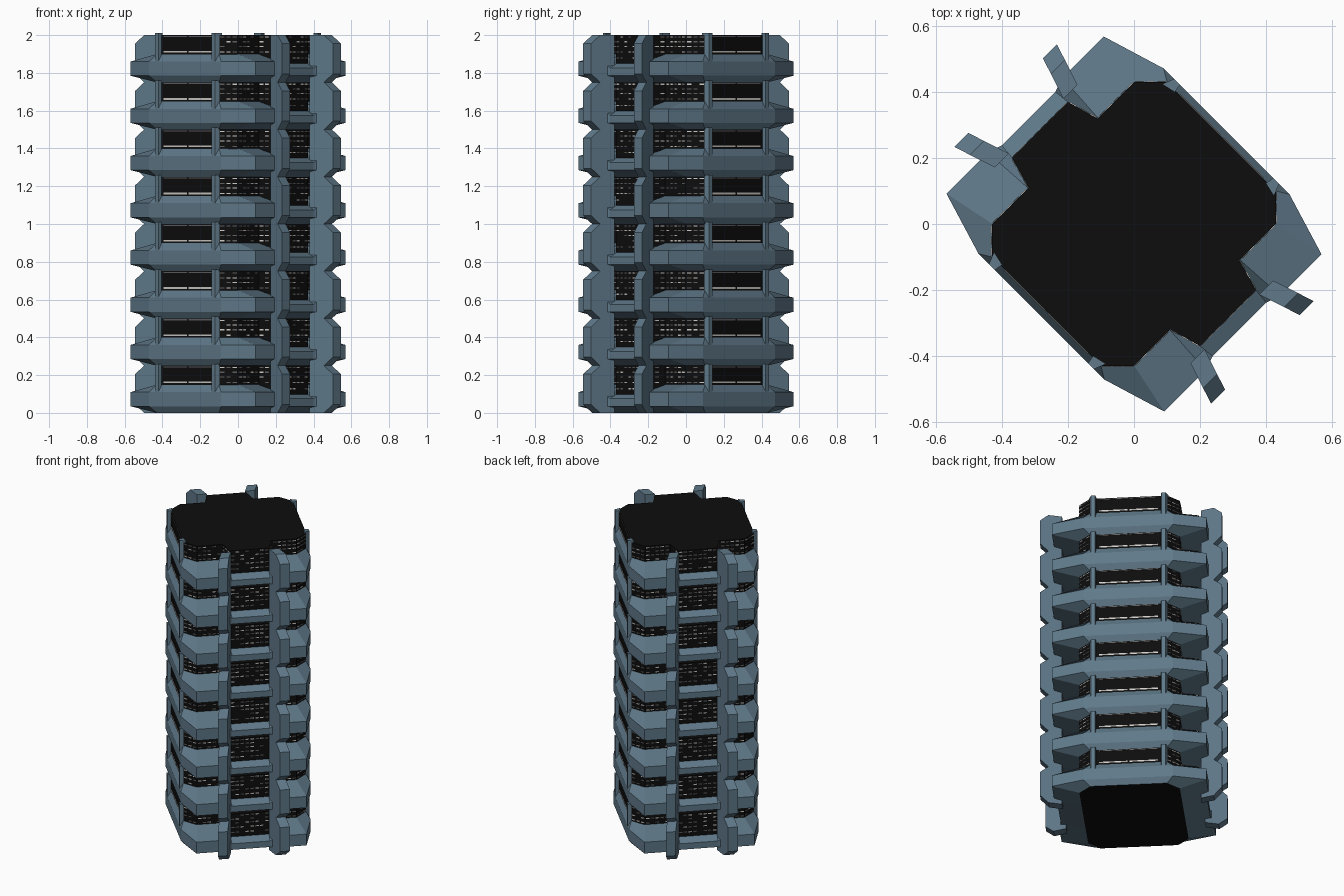
import bpy, bmesh, math, random
from mathutils import Vector

if "Cube" in bpy.data.objects:
    bpy.data.objects.remove(bpy.data.objects["Cube"])

random.seed(4)
FLOORS, H = 8, 0.25


def material(name, rgb):
    m = bpy.data.materials.new(name)
    m.diffuse_color = (*rgb, 1)
    m.use_nodes = True
    m.node_tree.nodes["Principled BSDF"].inputs["Base Color"].default_value = m.diffuse_color
    return m


blue = material("blue_grey", (0.115, 0.19, 0.25))
black = material("black_glass", (0.004, 0.004, 0.004))
lit = material("lit_window", (0.65, 0.63, 0.6))
dim = material("dim_window", (0.12, 0.12, 0.12))


def finish(bm, name, mat):
    # the plan is drawn square-on, then turned 45 degrees
    bmesh.ops.recalc_face_normals(bm, faces=bm.faces)
    me = bpy.data.meshes.new(name)
    bm.to_mesh(me)
    bm.free()
    me.materials.append(mat)
    ob = bpy.data.objects.new(name, me)
    ob.rotation_euler.z = -math.pi / 4
    bpy.context.collection.objects.link(ob)
    return ob


def loft(bm, loops, caps=True):
    rings = [[bm.verts.new(p) for p in lp] for lp in loops]
    n = len(rings[0])
    for r, s in zip(rings, rings[1:]):
        for i in range(n):
            j = (i + 1) % n
            bm.faces.new((r[i], r[j], s[j], s[i]))
    if caps:
        bm.faces.new(rings[0][::-1])
        bm.faces.new(rings[-1])


def prism(bm, outline, z0, z1):
    loft(bm, [[(x, y, z) for x, y in outline] for z in (z0, z1)])


def four_way(q):
    # mirrors one quadrant of points into a closed ring
    right = [(x, -y, *r) for x, y, *r in q[::-1]]
    right = [*right, *q]
    return right + [(-x, -y, *r) for x, y, *r in right]


# dark core with projecting bays on two sides
bm = bmesh.new()
prism(bm, four_way([(.304, .304), (.233, .375)]), 0, FLOORS * H)
finish(bm, "core", black)
bm = bmesh.new()
for k in range(FLOORS):
    for s in (-1, 1):
        prism(bm, [(s * .29, -.15), (s * .304, -.148), (s * .403, -.12),
                   (s * .403, .12), (s * .304, .148), (s * .29, .15)],
              k * H + .06, k * H + H)
finish(bm, "window_bays", black)

# flared balcony ring on every storey, lower in front of the bays
bm = bmesh.new()
inner = [(.304, .12, 0), (.304, .155, 0), (.304, .304, 0), (.233, .375, 0)]
low = [(.452, .115, .035), (.467, .16, .035), (.467, .337, .035), (.27, .397, .035)]
high = [(.452, .115, .075), (.467, .16, .11), (.467, .337, .11), (.27, .397, .11)]
top = [(.40, .12, .10), (.302, .15, .15), (.302, .303, .15), (.232, .374, .15)]
for k in range(FLOORS):
    loft(bm, [[(x, y, z + k * H) for x, y, z in four_way(q)]
              for q in (inner, low, high, top)], caps=False)
finish(bm, "balcony_rings", blue)

# four notched posts, splayed outwards
for sa in (-1, 1):
    for sb in (-1, 1):
        bm = bmesh.new()
        loops = []
        for k in range(FLOORS):
            for dz, a in ((0, .50), (.045, .55), (.205, .55)):
                loops.append((k * H + dz, a))
        loops.append((FLOORS * H, .50))
        rings = []
        for z, a1 in loops:
            ring = []
            for a, w in ((.42, -.03), (a1, -.03), (a1, .03), (.42, .03)):
                b = .19 + (a - .55) * .33 + w
                ring.append((sa * a, sb * b, z))
            rings.append(ring)
        loft(bm, rings)
        finish(bm, "post", blue)

# slim ribs framing the long windows
bm = bmesh.new()
for k in range(FLOORS):
    for sa in (-1, 1):
        for sb in (-1, 1):
            prism(bm, [(sa * .195, sb * .37), (sa * .20, sb * .397),
                       (sa * .225, sb * .397), (sa * .24, sb * .36)],
                  k * H + .11, k * H + H + .01)
finish(bm, "window_ribs", blue)

# window lights: thin bars laid along a wall from p to q
lights = {"lit": bmesh.new(), "dim": bmesh.new()}


def bar(key, p, q, t0, t1, z, h):
    p, q = Vector(p), Vector(q)
    d = q - p
    n = Vector((d.y, -d.x)).normalized()
    if n.dot(p + q) < 0:
        n = -n
    a, b, o = p + d * t0, p + d * t1, n * .003
    prism(lights[key], [a, b, b + o, a + o], z, z + h)


ROWS = (.125, .158, .187, .212, .237)
for k in range(FLOORS):
    z = k * H
    for s in (-1, 1):
        # long wall: two panes with a bright sill line and a top line
        for t0, t1 in ((.03, .485), (.515, .97)):
            bar("lit", (-.19, s * .375), (.19, s * .375), t0, t1, z + .157, .009)
            bar("dim", (-.19, s * .375), (.19, s * .375), t0, t1, z + .24, .006)
        # short dashes on corners, end walls and bays
        bar_walls = [((s * .403, -.12), (s * .403, .12), 8)]
        for m in (-1, 1):
            bar_walls += [((s * .233, m * .375), (s * .304, m * .304), 3),
                          ((s * .304, m * .304), (s * .304, m * .155), 5),
                          ((s * .304, m * .148), (s * .403, m * .12), 3)]
        for p, q, n in bar_walls:
            for i in range(n):
                for r in ROWS:
                    roll = random.random()
                    if roll < .75:
                        bar("lit" if roll < .3 else "dim", p, q,
                            (i + .15) / n, (i + .85) / n, z + r, .006)
finish(lights["lit"], "lit_windows", lit)
finish(lights["dim"], "dim_windows", dim)
